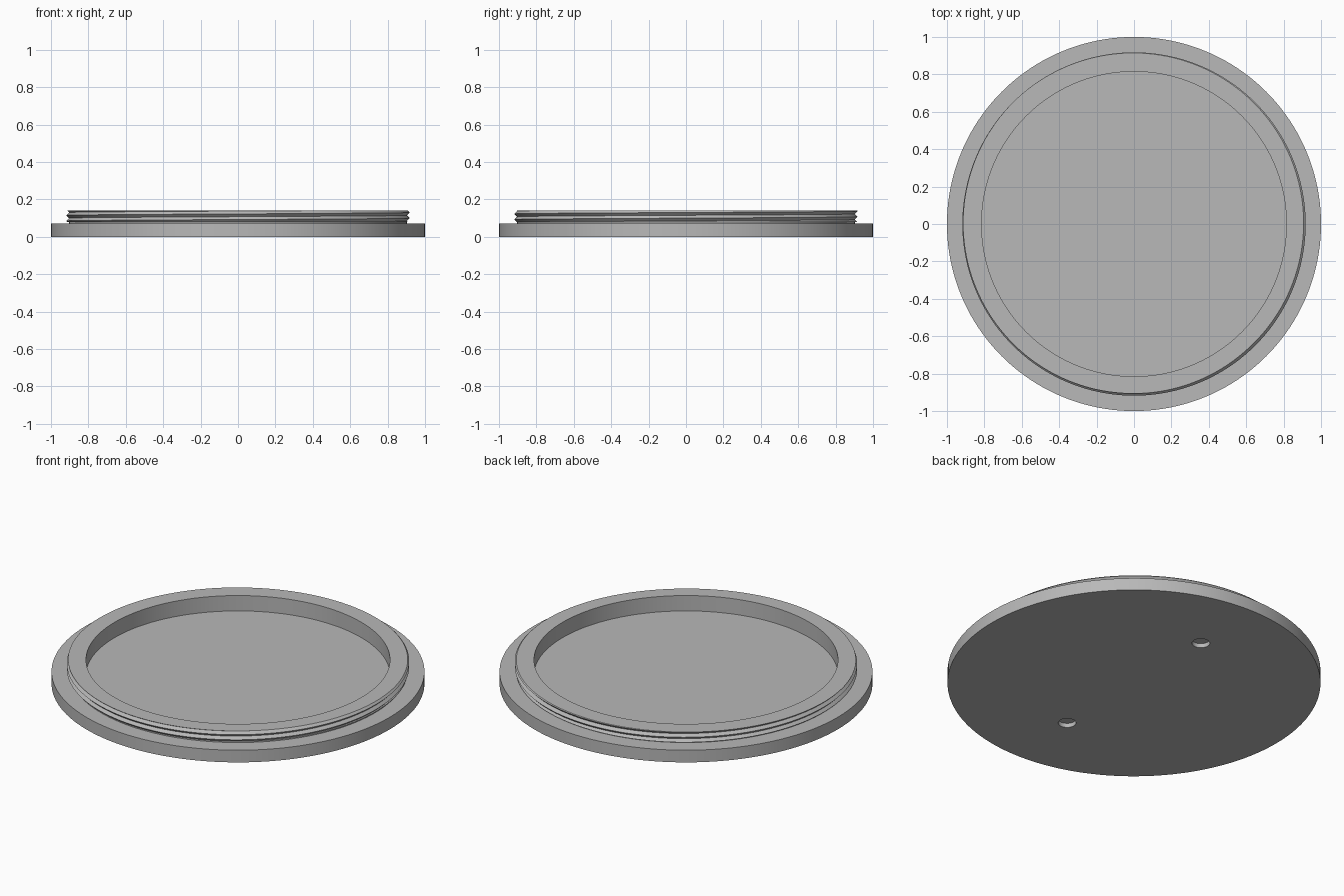
import bpy
import bmesh
from math import cos, sin, pi, radians, floor

if "Cube" in bpy.data.objects:
    bpy.data.objects.remove(bpy.data.objects["Cube"])

SEGMENTS = 160
FLANGE_TOP, FLOOR, TOP = 0.072, 0.05, 0.141
INNER_R, ROOT_R, CREST_R = 0.815, 0.903, 0.918
THREAD_LOW, PITCH, CREST_START = 0.08, 0.03, 0.13

grey = bpy.data.materials.new("plain grey")
grey.use_nodes = True
grey.diffuse_color = (0.48, 0.48, 0.48, 1)
grey.node_tree.nodes["Principled BSDF"].inputs["Base Color"].default_value = (0.48, 0.48, 0.48, 1)


def revolve(name, profile_at):
    """Sweep a profile of (radius, height), which may vary with angle, around z."""
    bm = bmesh.new()
    columns = []
    for i in range(SEGMENTS + 1):
        a = 2 * pi * i / SEGMENTS
        columns.append([bm.verts.new((r * cos(a), r * sin(a), z))
                        for r, z in profile_at(i / SEGMENTS)])
    for left, right in zip(columns, columns[1:]):
        for k in range(len(left) - 1):
            bm.faces.new((left[k], right[k], right[k + 1], left[k + 1]))
    bmesh.ops.remove_doubles(bm, verts=bm.verts, dist=0.00002)
    bmesh.ops.recalc_face_normals(bm, faces=bm.faces)
    mesh = bpy.data.meshes.new(name)
    bm.to_mesh(mesh)
    bm.free()
    obj = bpy.data.objects.new(name, mesh)
    bpy.context.collection.objects.link(obj)
    mesh.materials.append(grey)
    return obj


def smooth(obj, angle):
    bpy.ops.object.select_all(action='DESELECT')
    obj.select_set(True)
    bpy.context.view_layer.objects.active = obj
    bpy.ops.object.shade_smooth_by_angle(angle=radians(angle))


def flange_profile(turn):
    hidden_r = (INNER_R + ROOT_R) / 2
    return [(0, 0), (1, 0), (1, FLANGE_TOP), (hidden_r, FLANGE_TOP),
            (hidden_r, FLOOR), (0, FLOOR)]


def thread_profile(turn):
    """Collar section whose outer side is a V thread climbing one pitch per turn."""
    points = [(ROOT_R, FLANGE_TOP), (ROOT_R, THREAD_LOW)]
    for k in range(-8, 4):
        z = CREST_START + PITCH * (turn + k / 2)
        z = min(max(z, THREAD_LOW), TOP)
        phase = (z - CREST_START) / PITCH - turn
        from_crest = abs(phase - floor(phase + 0.5)) * 2
        points.append((CREST_R + (ROOT_R - CREST_R) * from_crest, z))
    return points + [(INNER_R, TOP), (INNER_R, FLOOR)]


# Flat disc with two blind wrench holes underneath
flange = revolve("flange_disc", flange_profile)
for side in (-1, 1):
    bpy.ops.mesh.primitive_cylinder_add(vertices=48, radius=0.048, depth=0.05,
                                        location=(0, side * 0.558, 0))
    cutter = bpy.context.object
    cutter.name = "hole_cutter"
    cutter.data.materials.append(grey)
    cut = flange.modifiers.new("wrench hole", 'BOOLEAN')
    cut.operation, cut.solver, cut.object = 'DIFFERENCE', 'EXACT', cutter
    bpy.context.view_layer.objects.active = flange
    bpy.ops.object.modifier_apply(modifier=cut.name)
    bpy.data.objects.remove(cutter)
smooth(flange, 30)

# Raised collar with the screw thread on its outside
collar = revolve("threaded_collar", thread_profile)
smooth(collar, 30)
